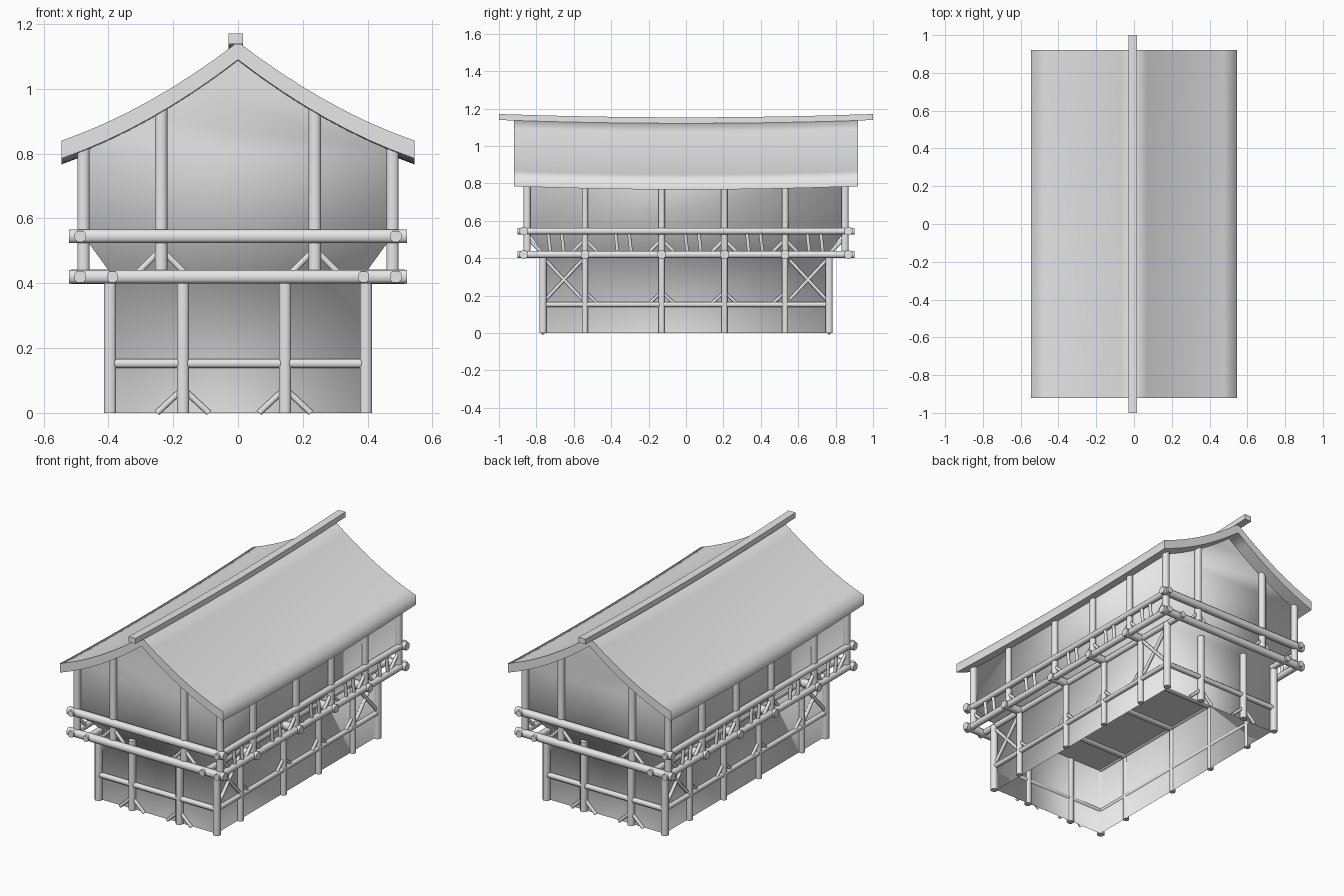
import bpy, bmesh, math
from mathutils import Vector

cube = bpy.data.objects.get("Cube")
if cube:
    bpy.data.objects.remove(cube)

grey = bpy.data.materials.new("plain_grey")
grey.use_nodes = True
COLOUR = (0.8, 0.8, 0.8, 1)
grey.diffuse_color = COLOUR
grey.node_tree.nodes["Principled BSDF"].inputs["Base Color"].default_value = COLOUR


def finish(name, bm, angle=50):
    mesh = bpy.data.meshes.new(name)
    bm.to_mesh(mesh)
    bm.free()
    mesh.materials.append(grey)
    obj = bpy.data.objects.new(name, mesh)
    bpy.context.collection.objects.link(obj)
    bpy.ops.object.select_all(action='DESELECT')
    obj.select_set(True)
    bpy.context.view_layer.objects.active = obj
    bpy.ops.object.shade_smooth_by_angle(angle=math.radians(angle))
    return obj


def timber(bm, a, b, r):
    """Rounded-square log of half width r between two points."""
    a, b = Vector(a), Vector(b)
    d = (b - a).normalized()
    up = Vector((0, 1, 0)) if abs(d.z) > 0.9 else Vector((0, 0, 1))
    u = d.cross(up).normalized()
    v = u.cross(d)
    c = r * 0.5
    section = [(r, -c), (r, c), (c, r), (-c, r), (-r, c), (-r, -c), (-c, -r), (c, -r)]
    rings = [[bm.verts.new(p + u * s + v * t) for s, t in section] for p in (a, b)]
    for i in range(8):
        j = (i + 1) % 8
        bm.faces.new((rings[0][i], rings[0][j], rings[1][j], rings[1][i]))
    bm.faces.new(rings[0][::-1])
    bm.faces.new(rings[1])


def timbers(name, items):
    bm = bmesh.new()
    for a, b, r in items:
        timber(bm, a, b, r)
    bmesh.ops.recalc_face_normals(bm, faces=bm.faces)
    return finish(name, bm)


SIDES = (-1, 1)
BAYS = (-0.54, -0.13, 0.205, 0.53)
LOW_X, LOW_Y = 0.395, 0.765
UP_X, UP_Y = 0.477, 0.85
FLOOR, RAIL, LOW_RAIL = 0.42, 0.545, 0.153
GABLE = (-0.237, 0.237)
LOW_MID = (-0.17, 0.145)


def roof_top(x, y):
    """Concave slope with a slight sag in the middle of its length."""
    t = abs(x) / 0.545
    return 1.145 - 0.42 * t + 0.115 * t * t - 0.018 * (1 - (y / 0.92) ** 2)


# Walls: lower storey, flared jetty and upper storey
bm = bmesh.new()
levels = [(0.385, 0.755, 0), (0.385, 0.755, 0.42), (0.465, 0.84, 0.53), (0.465, 0.84, 0.81)]
rings = [[bm.verts.new((sx * x, sy * y, z)) for sx, sy in ((-1, -1), (1, -1), (1, 1), (-1, 1))]
         for x, y, z in levels]
for lo, hi in zip(rings, rings[1:]):
    for i in range(4):
        j = (i + 1) % 4
        bm.faces.new((lo[i], lo[j], hi[j], hi[i]))
for s, (i, j) in ((-1, (0, 1)), (1, (3, 2))):
    crown = [bm.verts.new((x, s * 0.84, roof_top(x, 0.84) - 0.03))
             for x in (0.3, 0.15, 0, -0.15, -0.3)]
    bm.faces.new([rings[-1][i], rings[-1][j]] + crown)
bmesh.ops.recalc_face_normals(bm, faces=bm.faces)
finish("walls", bm, 95)

# Upper floor
bm = bmesh.new()
bm.faces.new([bm.verts.new((x, y, 0.41)) for x, y in
              ((-0.385, -0.755), (0.385, -0.755), (0.385, 0.755), (-0.385, 0.755))])
finish("upper_floor", bm)

# Posts
posts = []
for sx in SIDES:
    for sy in SIDES:
        posts.append(((sx * LOW_X, sy * LOW_Y, 0), (sx * LOW_X, sy * LOW_Y, FLOOR), 0.019))
        posts.append(((sx * UP_X, sy * UP_Y, FLOOR), (sx * UP_X, sy * UP_Y, 0.83), 0.019))
    for y in BAYS:
        posts.append(((sx * LOW_X, y, 0), (sx * LOW_X, y, FLOOR), 0.016))
        posts.append(((sx * UP_X, y, FLOOR), (sx * UP_X, y, 0.81), 0.017))
for sy in SIDES:
    posts += [((x, sy * LOW_Y, 0), (x, sy * LOW_Y, FLOOR), 0.019) for x in LOW_MID]
    posts += [((x, sy * UP_Y, FLOOR), (x, sy * UP_Y, 0.96), 0.019) for x in GABLE]
timbers("posts", posts)

# Floor beams, joists and rails
beams = []
for s in SIDES:
    beams += [
        ((-0.522, s * 0.868, FLOOR), (0.522, s * 0.868, FLOOR), 0.021),
        ((-0.522, s * 0.868, RAIL), (0.522, s * 0.868, RAIL), 0.021),
        ((s * 0.487, -0.9, FLOOR), (s * 0.487, 0.9, FLOOR), 0.018),
        ((s * 0.487, -0.9, RAIL), (s * 0.487, 0.9, RAIL), 0.017),
        ((s * 0.388, -0.9, FLOOR), (s * 0.388, 0.9, FLOOR), 0.017),
        ((s * LOW_X, -LOW_Y, LOW_RAIL), (s * LOW_X, LOW_Y, LOW_RAIL), 0.013),
        ((-LOW_X, s * LOW_Y, LOW_RAIL), (LOW_X, s * LOW_Y, LOW_RAIL), 0.014),
    ]
beams += [((-0.515, y, FLOOR), (0.515, y, FLOOR), 0.022) for y in BAYS]
timbers("beams_and_rails", beams)

# Angle braces at the post feet
braces = []
for sy in SIDES:
    for d in SIDES:
        for x in LOW_MID:
            braces.append(((x, sy * LOW_Y, 0.075), (x + d * 0.08, sy * LOW_Y, 0), 0.009))
        for x in GABLE:
            braces.append(((x, sy * UP_Y, 0.505), (x + d * 0.075, sy * UP_Y, 0.43), 0.009))
for sx in SIDES:
    for d in SIDES:
        for y in BAYS:
            braces.append(((sx * UP_X, y, 0.5), (sx * UP_X, y + d * 0.07, 0.43), 0.009))
            if y + d * 0.5 < 0.8 and y + d * 0.5 > -0.8:
                braces.append(((sx * LOW_X, y, 0.22), (sx * LOW_X, y + d * 0.07, 0.155), 0.008))
        braces.append(((sx * UP_X, d * 0.84, 0.5), (sx * UP_X, d * 0.77, 0.43), 0.009))
timbers("foot_braces", braces)

# Crossed braces in the end bays
crosses = []
for sx in SIDES:
    for sy in SIDES:
        a, b = sy * 0.555, sy * 0.75
        crosses.append(((sx * LOW_X, a, 0.39), (sx * LOW_X, b, 0.18), 0.009))
        crosses.append(((sx * LOW_X, a, 0.18), (sx * LOW_X, b, 0.39), 0.009))
timbers("cross_braces", crosses)

# Slightly leaning balusters between floor beam and rail
balusters = []
stops = (-UP_Y,) + BAYS + (UP_Y,)
for sx in SIDES:
    for y0, y1 in zip(stops, stops[1:]):
        mid = (y0 + y1) / 2
        for d in SIDES:
            y = mid + d * 0.036
            balusters.append(((sx * 0.487, y + 0.007, FLOOR), (sx * 0.487, y - 0.007, RAIL), 0.009))
timbers("balusters", balusters)

# Roof
bm = bmesh.new()
NX, NY = 16, 12
grid = []
for i in range(NX + 1):
    x = -0.545 + 1.09 * i / NX
    ys = [-0.92 + 1.84 * j / NY for j in range(NY + 1)]
    grid.append([(bm.verts.new((x, y, roof_top(x, y))),
                  bm.verts.new((x, y, roof_top(x, y) - 0.055))) for y in ys])
for i in range(NX):
    for j in range(NY):
        quad = (grid[i][j], grid[i + 1][j], grid[i + 1][j + 1], grid[i][j + 1])
        bm.faces.new([q[0] for q in quad])
        bm.faces.new([q[1] for q in quad][::-1])
edges = [[row[0] for row in grid], [row[-1] for row in grid], grid[0], grid[-1]]
for edge in edges:
    for p, q in zip(edge, edge[1:]):
        bm.faces.new((p[0], q[0], q[1], p[1]))
bmesh.ops.recalc_face_normals(bm, faces=bm.faces)
finish("roof", bm, 75)

# Ridge beam, following the sag
bm = bmesh.new()
rings = []
for j in range(9):
    y = -1 + j / 4
    z = 1.137 + 0.018 * y * y
    rings.append([bm.verts.new((-0.007 + dx, y, z + dz)) for dx, dz in
                  ((-0.023, -0.016), (0.023, -0.016), (0.023, 0.016), (-0.023, 0.016))])
for p, q in zip(rings, rings[1:]):
    for i in range(4):
        bm.faces.new((p[i], p[(i + 1) % 4], q[(i + 1) % 4], q[i]))
bm.faces.new(rings[0])
bm.faces.new(rings[-1])
bmesh.ops.recalc_face_normals(bm, faces=bm.faces)
finish("ridge_beam", bm)
